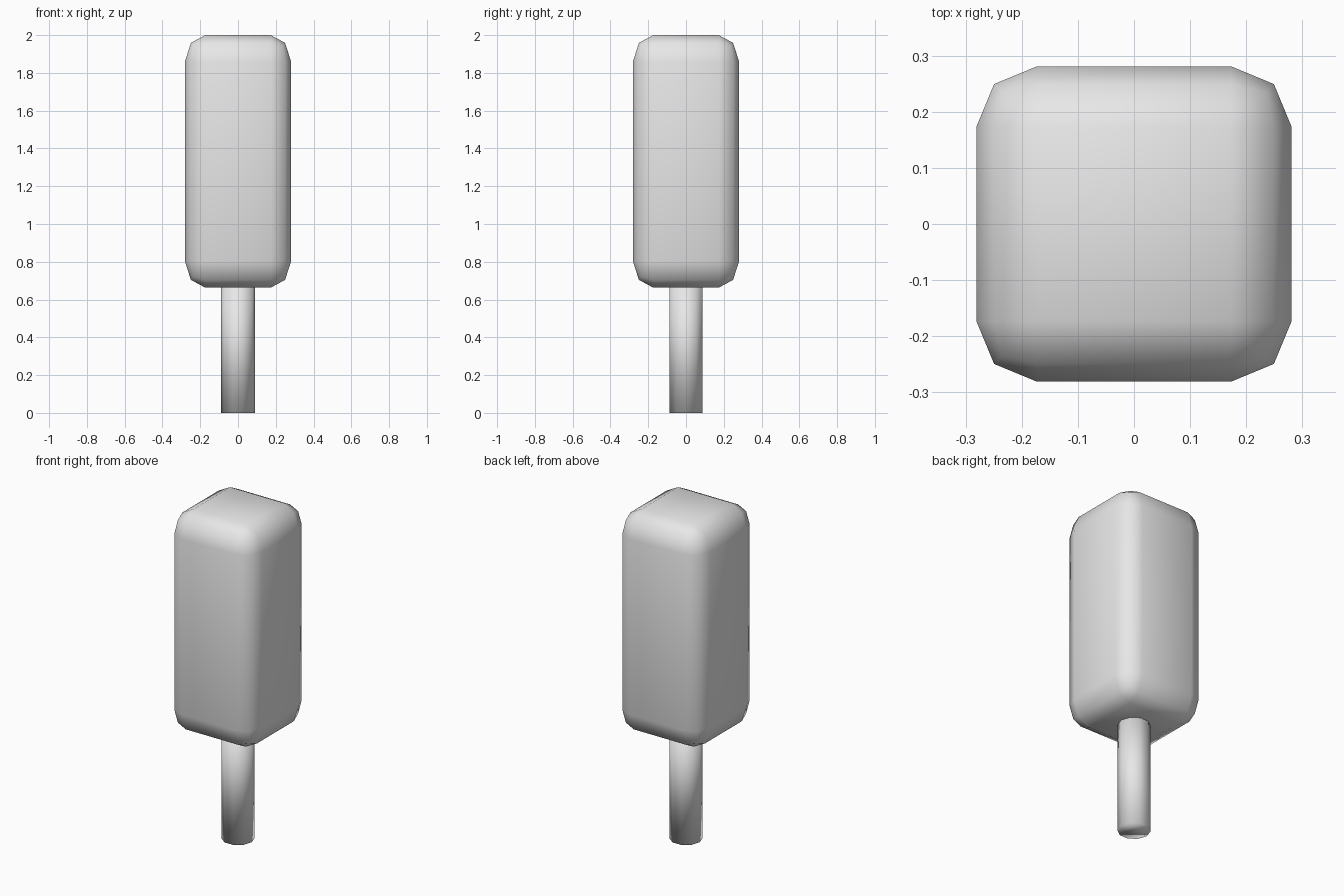
import bpy
import bmesh
from mathutils import Matrix, Vector

default_cube = bpy.data.objects.get("Cube")
if default_cube:
    bpy.data.objects.remove(default_cube, do_unlink=True)

grey = bpy.data.materials.new("light_grey")
grey.use_nodes = True
grey.diffuse_color = (0.8, 0.8, 0.8, 1)
grey.node_tree.nodes["Principled BSDF"].inputs["Base Color"].default_value = (0.8, 0.8, 0.8, 1)


def add_part(name, bm):
    """Turn a bmesh into a smooth-shaded object."""
    mesh = bpy.data.meshes.new(name)
    for face in bm.faces:
        face.smooth = True
    bm.to_mesh(mesh)
    bm.free()
    mesh.materials.append(grey)
    obj = bpy.data.objects.new(name, mesh)
    bpy.context.collection.objects.link(obj)
    return obj


# Rounded block: bevelled, then stretched so the end rounding is taller
HALF_WIDTH, BOTTOM, TOP, STRETCH = 0.281, 0.663, 2.0, 1.296
height = (TOP - BOTTOM) / STRETCH
bm = bmesh.new()
bmesh.ops.create_cube(bm, size=1)
bmesh.ops.scale(bm, vec=(2 * HALF_WIDTH, 2 * HALF_WIDTH, height), verts=bm.verts)
bmesh.ops.bevel(bm, geom=bm.edges[:], offset=0.108, offset_type='OFFSET',
                segments=2, profile=0.5, affect='EDGES')
bmesh.ops.scale(bm, vec=(1, 1, STRETCH), verts=bm.verts)
bmesh.ops.translate(bm, vec=Vector((0, 0, (TOP + BOTTOM) / 2)), verts=bm.verts)
add_part("rounded_block", bm)

# Ten-sided stick, its top end tucked into the block
STICK_TOP = 0.72
bm = bmesh.new()
bmesh.ops.create_cone(bm, cap_ends=True, segments=10, radius1=0.091, radius2=0.091,
                      depth=STICK_TOP, matrix=Matrix.Translation((0, 0, STICK_TOP / 2)))
# Corners of the section lie on the x axis
widest_x = max(v.co.x for v in bm.verts)
widest_y = max(v.co.y for v in bm.verts)
if widest_y > widest_x:
    bmesh.ops.rotate(bm, cent=(0, 0, 0), verts=bm.verts,
                     matrix=Matrix.Rotation(1.5707963, 3, 'Z'))
add_part("stick", bm)
